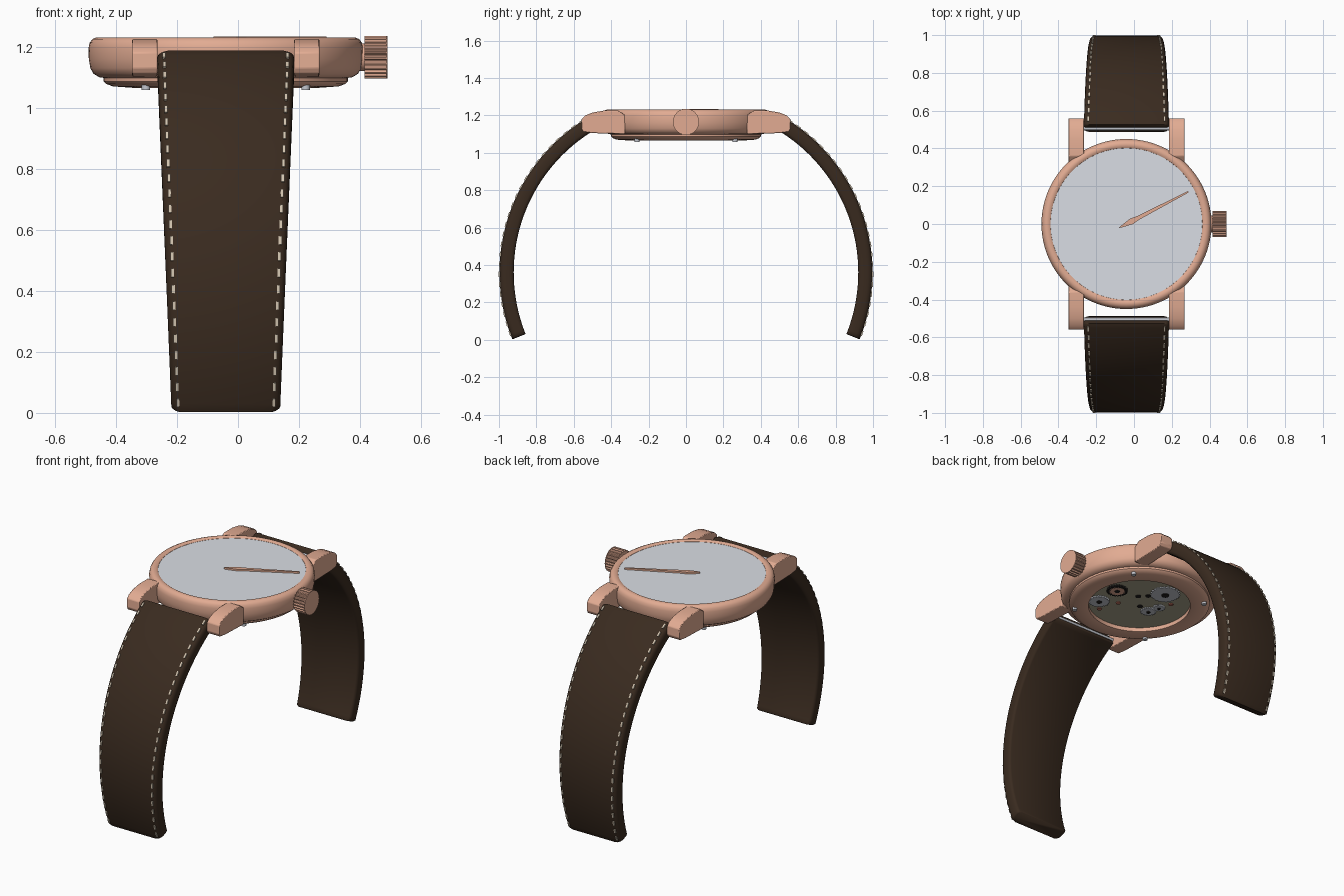
import bpy, bmesh
from math import sin, cos, pi, radians
from mathutils import Matrix

cube = bpy.data.objects.get("Cube")
if cube:
    bpy.data.objects.remove(cube, do_unlink=True)

CX = -0.04                 # centre line of case and strap
CROWN_Z = 1.165


def material(name, r, g, b):
    m = bpy.data.materials.new(name)
    m.use_nodes = True
    m.diffuse_color = (r, g, b, 1)
    m.node_tree.nodes["Principled BSDF"].inputs["Base Color"].default_value = (r, g, b, 1)
    return m


GOLD = material("rose gold", 0.76, 0.41, 0.29)
LEATHER = material("brown leather", 0.042, 0.024, 0.014)
THREAD = material("beige thread", 0.64, 0.55, 0.43)
GLASS = material("pale grey glass", 0.70, 0.73, 0.78)
STEEL = material("steel", 0.55, 0.57, 0.62)
PLATE = material("olive plate", 0.40, 0.37, 0.26)
DARK = material("dark hole", 0.015, 0.013, 0.012)
JEWEL = material("red jewel", 0.50, 0.16, 0.11)


def finish(name, bm, mat, smooth=None):
    bmesh.ops.recalc_face_normals(bm, faces=bm.faces)
    me = bpy.data.meshes.new(name)
    bm.to_mesh(me)
    bm.free()
    me.materials.append(mat)
    if smooth:
        me.shade_smooth()
        me.set_sharp_from_angle(angle=radians(smooth))
    ob = bpy.data.objects.new(name, me)
    bpy.context.scene.collection.objects.link(ob)
    return ob


def prism(name, outline, height, matrix, mat, smooth=None):
    """Extrude a flat outline along local z, then place it."""
    bm = bmesh.new()
    face = bm.faces.new([bm.verts.new((a, b, 0)) for a, b in outline])
    top = bmesh.ops.extrude_face_region(bm, geom=[face])["geom"]
    bmesh.ops.translate(bm, vec=(0, 0, height),
                        verts=[v for v in top if isinstance(v, bmesh.types.BMVert)])
    bm.transform(matrix)
    return finish(name, bm, mat, smooth)


def circle(r, n=32):
    return [(r * cos(2 * pi * i / n), r * sin(2 * pi * i / n)) for i in range(n)]


def toothed(r, depth, teeth):
    pts = []
    for i in range(teeth * 4):
        a, rr = 2 * pi * i / (teeth * 4), r if i % 4 < 2 else r - depth
        pts.append((rr * cos(a), rr * sin(a)))
    return pts


def at(x, y, z):
    return Matrix.Translation((CX + x, y, z))


def sideways(x, y=0, z=0):
    """Local x, y, z become world y, z, x."""
    return Matrix(((0, 0, 1, x), (1, 0, 0, y), (0, 1, 0, z), (0, 0, 0, 1)))


# Case: turned profile with rounded bezel and open back ring
profile = [(0.398, 1.215), (0.402, 1.224), (0.412, 1.23), (0.425, 1.23), (0.437, 1.225),
           (0.446, 1.213), (0.45, 1.195), (0.449, 1.16), (0.444, 1.13), (0.434, 1.112),
           (0.415, 1.1), (0.4, 1.098), (0.4, 1.086), (0.392, 1.078), (0.37, 1.07),
           (0.3, 1.065), (0.29, 1.068), (0.29, 1.1)]
bm = bmesh.new()
verts = [bm.verts.new((r, 0, z)) for r, z in profile]
edges = [bm.edges.new(pair) for pair in zip(verts, verts[1:])]
bmesh.ops.spin(bm, geom=verts + edges, cent=(0, 0, 0), axis=(0, 0, 1),
               angle=2 * pi, steps=96, use_duplicate=False)
bmesh.ops.remove_doubles(bm, verts=bm.verts, dist=0.0005)
bm.transform(at(0, 0, 0))
finish("case", bm, GOLD, 35)
prism("glass", circle(0.402, 96), 0.006, at(0, 0, 1.217), GLASS, 35)

# Hand lying across the dial
hand = [(-0.045, 0), (-0.03, 0.005), (0.03, 0.016), (0.07, 0.011), (0.37, 0.004),
        (0.37, -0.004), (0.07, -0.011), (0.03, -0.016), (-0.03, -0.005)]
prism("hand", hand, 0.011, at(0, 0, 1.222) @ Matrix.Rotation(radians(27.5), 4, "Z"), GOLD)

# Lugs and spring bars, front and back
for s, end in ((-1, "front"), (1, "back")):
    lug = [(0.325, 1.2), (0.36, 1.225), (0.44, 1.225), (0.5, 1.215), (0.54, 1.199),
           (0.558, 1.18), (0.56, 1.13), (0.55, 1.112), (0.5, 1.105), (0.325, 1.1)]
    for x, side in ((-0.307, "right"), (0.224, "left")):
        ob = prism(f"{end}_{side}_lug", [(s * y, z) for y, z in lug], 0.083,
                   sideways(CX + x), GOLD, 25)
        bev = ob.modifiers.new("soft edges", "BEVEL")
        bev.width, bev.segments, bev.limit_method = 0.004, 2, "ANGLE"
    prism(f"{end}_spring_bar", circle(0.01, 16), 0.47,
          sideways(CX - 0.235, s * 0.506, 1.15), STEEL, 40)

# Crown with ridged edge, smooth end and neck
prism("crown", toothed(0.07, 0.007, 24), 0.072, sideways(0.415, 0, CROWN_Z), GOLD)
prism("crown_end", circle(0.07, 48), 0.003, sideways(0.487, 0, CROWN_Z), GOLD, 40)
prism("crown_neck", circle(0.045), 0.04, sideways(0.385, 0, CROWN_Z), GOLD, 40)

# Strap halves: arcs with a rounded section that narrows downwards
R_IN, R_OUT, ARC_Y, ARC_Z = 0.887, 0.963, 0.034, 0.36
A0, A1, STEPS = radians(-21.8), radians(59.2), 48


def half_width(z):
    return 0.178 + 0.047 * z / 1.18


def strap_section(w):
    """Right half of the section from inside to outside, then mirrored."""
    half = [(w - 0.014, R_IN), (w - 0.004, R_IN + 0.005), (w, R_IN + 0.018),
            (w, R_OUT - 0.026), (w - 0.004, R_OUT - 0.012), (w - 0.012, R_OUT - 0.004),
            (w - 0.026, R_OUT)]
    return half + [(-x, r) for x, r in reversed(half)]


for s, end in ((-1, "front"), (1, "back")):
    bm = bmesh.new()
    angles = [A0 + (A1 - A0) * i / STEPS for i in range(STEPS + 1)]
    angles.insert(1, A0 + 0.008)
    angles.insert(-1, A1 - 0.008)
    rings = []
    for i, a in enumerate(angles):
        inset = 0.01 if i in (0, len(angles) - 1) else 0
        w = half_width(ARC_Z + R_OUT * sin(a)) - inset
        rings.append([bm.verts.new((CX + x, s * (ARC_Y + r * cos(a)), ARC_Z + r * sin(a)))
                      for x, r in strap_section(w)])
    n = len(rings[0])
    for lo, hi in zip(rings, rings[1:]):
        for j in range(n):
            k = (j + 1) % n
            bm.faces.new((lo[j], lo[k], hi[k], hi[j]))
    bm.faces.new(rings[0])
    bm.faces.new(rings[-1])
    finish(f"{end}_strap", bm, LEATHER, 60)

    # Stitches along both edges of the outer face
    bm = bmesh.new()
    count = 25
    for i in range(count):
        a = A0 + 0.035 + (A1 - A0 - 0.07) * i / (count - 1)
        z = ARC_Z + R_OUT * sin(a)
        for side in (-1, 1):
            x = CX + side * (half_width(z) - 0.022)
            place = Matrix.Translation((x, s * (ARC_Y + R_OUT * cos(a)), z))
            size = Matrix.Diagonal((0.01, 0.009, 0.028, 1))
            bmesh.ops.create_cube(bm, size=1,
                                  matrix=place @ Matrix.Rotation(s * a, 4, "X") @ size)
    finish(f"{end}_stitches", bm, THREAD)

# Case back screws
for i in range(4):
    a = pi / 4 + i * pi / 2
    prism(f"back_screw_{i + 1}", circle(0.014, 16), 0.02,
          at(0.37 * cos(a), 0.37 * sin(a), 1.058), STEEL, 40)

# Movement seen through the back: plate, wheels, holes and jewels
prism("movement_plate", circle(0.292, 64), 0.01, at(0, 0, 1.092), PLATE, 40)
wheels = [("large_wheel", -0.05, 0.17, 0.085, STEEL), ("small_wheel", -0.10, -0.04, 0.045, STEEL),
          ("middle_wheel", -0.12, 0.03, 0.035, STEEL), ("side_wheel", 0.19, -0.13, 0.06, STEEL),
          ("balance_well", 0.19, 0.03, 0.06, DARK), ("balance_wheel", 0.19, 0.03, 0.045, GOLD)]
for i, (name, x, y, r, mat) in enumerate(wheels):
    prism(name, toothed(r, 0.006, 24), 0.012 + 0.001 * i, at(x, y, 1.085 - 0.001 * i), mat)
    prism(name + "_hub", circle(r * 0.25, 16), 0.005, at(x, y, 1.078), DARK, 40)
for i, (x, y) in enumerate([(0.05, 0.05), (0.01, 0.09), (-0.03, -0.03)]):
    prism(f"pivot_hole_{i + 1}", circle(0.016, 16), 0.005, at(x, y, 1.088), DARK, 40)
for i, (x, y) in enumerate([(0.09, -0.08), (0.13, -0.2), (-0.15, 0.1)]):
    prism(f"jewel_{i + 1}", circle(0.014, 16), 0.006, at(x, y, 1.087), JEWEL, 40)
